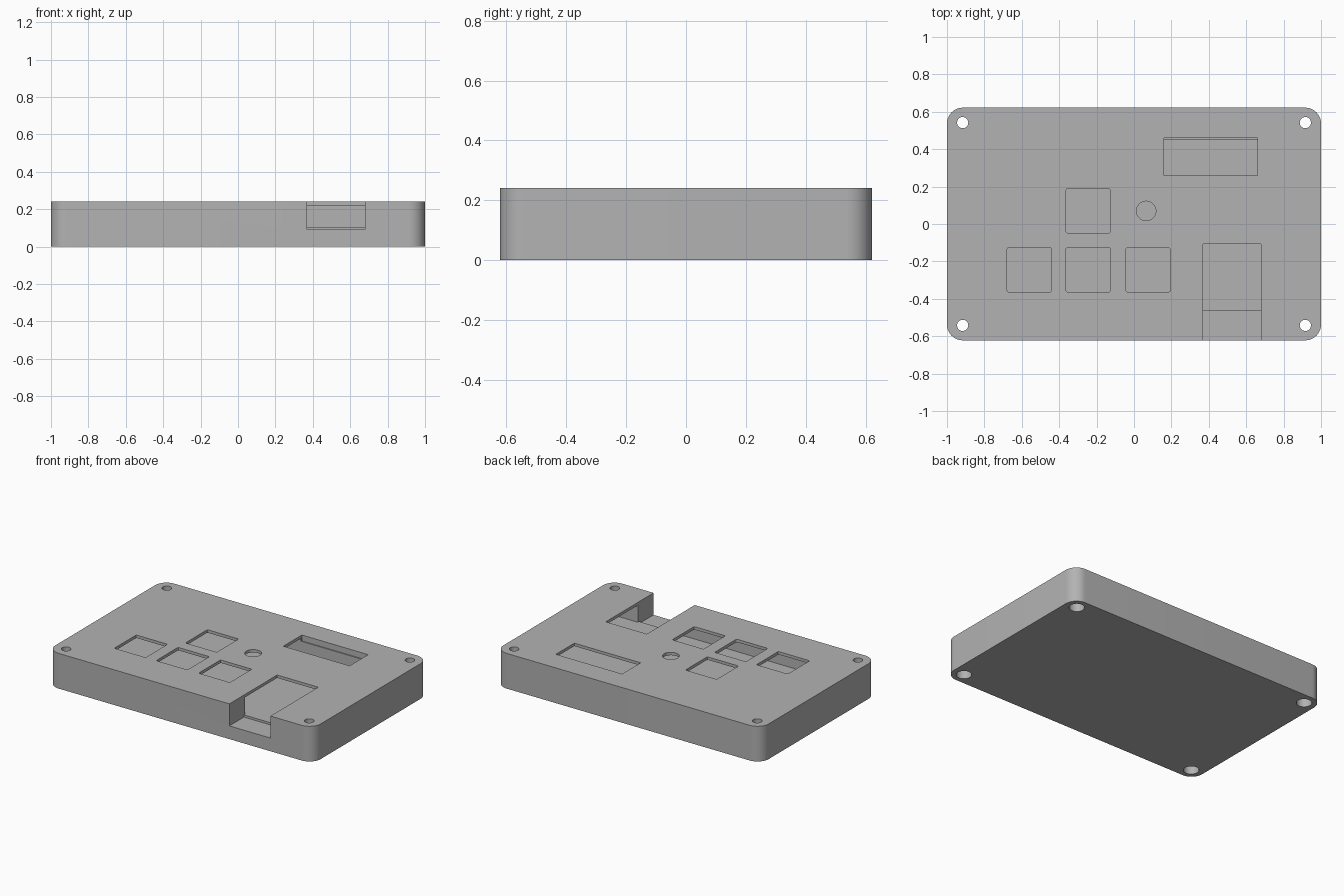
import bpy
import bmesh
import math

if "Cube" in bpy.data.objects:
    bpy.data.objects.remove(bpy.data.objects["Cube"])

plastic = bpy.data.materials.new("grey_plastic")
plastic.diffuse_color = (0.45, 0.45, 0.45, 1)
plastic.use_nodes = True
plastic.node_tree.nodes["Principled BSDF"].inputs["Base Color"].default_value = plastic.diffuse_color

HX, HY, H = 1.0, 0.622, 0.24      # half width, half depth, height
FLOOR, LID = 0.105, 0.22          # cavity floor and underside of the lid


def prism(name, outline, z0, z1):
    """Extrude a closed outline between two heights."""
    bm = bmesh.new()
    face = bm.faces.new([bm.verts.new((x, y, z0)) for x, y in outline])
    new = bmesh.ops.extrude_face_region(bm, geom=[face])["geom"]
    bmesh.ops.translate(bm, vec=(0, 0, z1 - z0),
                        verts=[v for v in new if isinstance(v, bmesh.types.BMVert)])
    bmesh.ops.recalc_face_normals(bm, faces=bm.faces)
    mesh = bpy.data.meshes.new(name)
    bm.to_mesh(mesh)
    bm.free()
    mesh.materials.append(plastic)
    obj = bpy.data.objects.new(name, mesh)
    bpy.context.collection.objects.link(obj)
    return obj


def rounded(x0, x1, y0, y1, r, n):
    """Rectangle outline with rounded corners."""
    corners = [(x1 - r, y1 - r), (x0 + r, y1 - r), (x0 + r, y0 + r), (x1 - r, y0 + r)]
    return [(cx + r * math.cos(math.pi / 2 * (q + i / n)),
             cy + r * math.sin(math.pi / 2 * (q + i / n)))
            for q, (cx, cy) in enumerate(corners) for i in range(n + 1)]


def rect(x0, x1, y0, y1):
    return [(x0, y0), (x1, y0), (x1, y1), (x0, y1)]


def circle(cx, cy, r, n=32):
    return [(cx + r * math.cos(math.tau * i / n), cy + r * math.sin(math.tau * i / n))
            for i in range(n)]


case = prism("case", rounded(-HX, HX, -HY, HY, 0.085, 12), 0, H)
bpy.context.view_layer.objects.active = case
case.select_set(True)


def cut(outline, z0, z1):
    """Subtract a prism from the case."""
    cutter = prism("cutter", outline, z0, z1)
    cutter.hide_render = True
    mod = case.modifiers.new("cut", "BOOLEAN")
    mod.operation, mod.solver, mod.object = "DIFFERENCE", "EXACT", cutter
    bpy.ops.object.modifier_apply(modifier=mod.name)
    bpy.data.objects.remove(cutter)


# Inner cavity
cut(rect(-0.84, 0.84, -0.452, 0.452), FLOOR, LID)

# Button windows
for x, y in [(-0.56, -0.245), (-0.245, -0.245), (0.075, -0.245), (-0.245, 0.07)]:
    cut(rounded(x - 0.118, x + 0.118, y - 0.118, y + 0.118, 0.008, 3), 0.2, 0.3)

# Display window and round knob hole
cut(rect(0.16, 0.66, 0.26, 0.459), 0.2, 0.3)
cut(circle(0.065, 0.07, 0.052), 0.2, 0.3)

# Connector bay: lid opening, low ledge, and channel through the front wall
cut(rect(0.37, 0.68, -0.465, -0.107), FLOOR, 0.3)
cut(rect(0.37, 0.68, -0.8, -0.465), 0.09, 0.3)

# Corner screw holes with wider recesses underneath
for sx in (-1, 1):
    for sy in (-1, 1):
        cut(circle(sx * 0.916, sy * 0.542, 0.03), -0.1, 0.3)
        cut(circle(sx * 0.916, sy * 0.542, 0.048), -0.1, 0.08)

bpy.ops.object.shade_smooth_by_angle(angle=math.radians(30))
